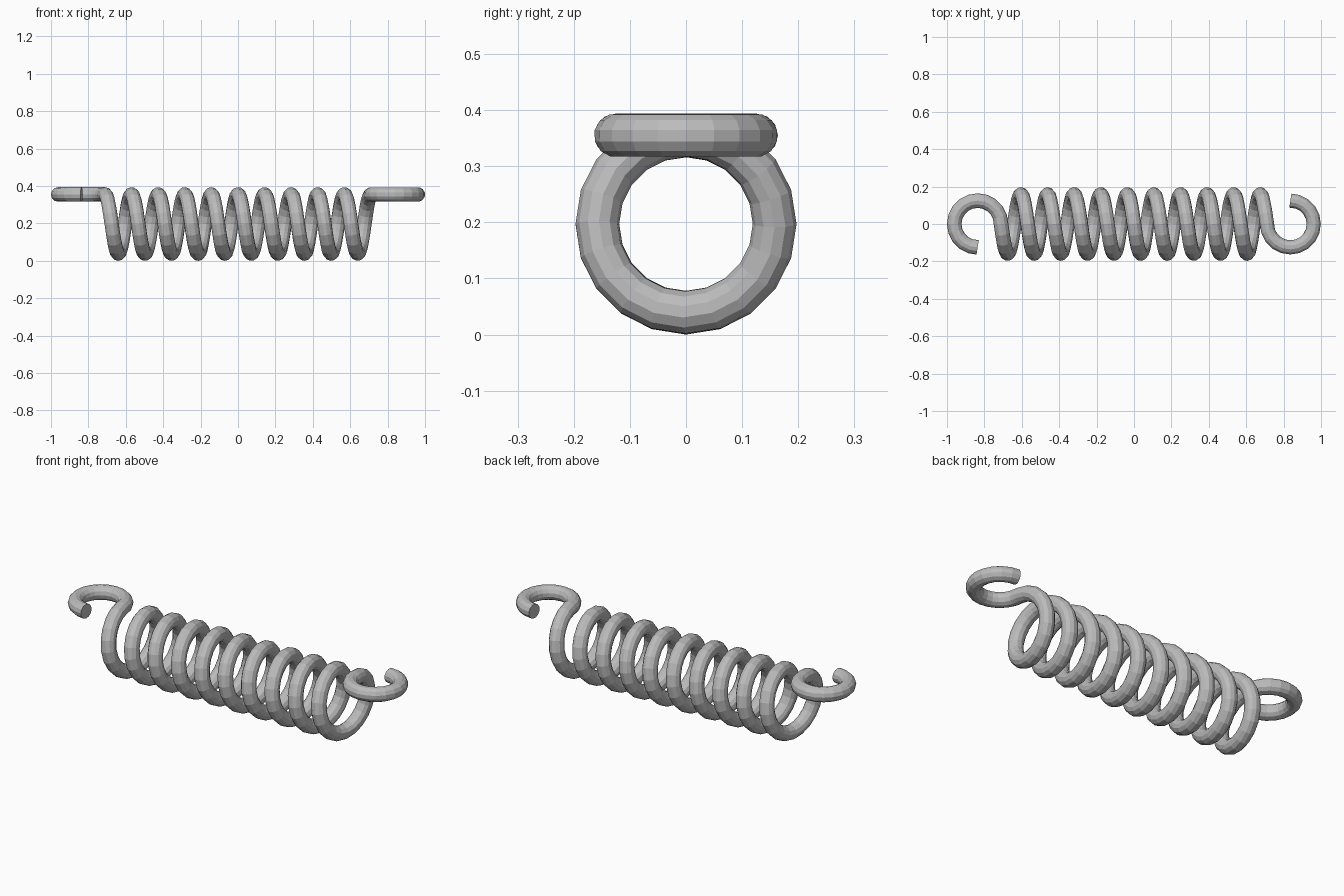
import bpy
from math import sin, cos, pi

cube = bpy.data.objects.get("Cube")
if cube:
    bpy.data.objects.remove(cube)

WIRE = 0.039          # wire radius
COIL = 0.158          # coil centreline radius
AXIS_Z = WIRE + COIL  # height of the coil axis
HOOK = 0.125          # hook centreline radius
HOOK_X = 0.836        # hook centre
TURNS, STEPS, HOOK_STEPS = 10, 20, 15

steel = bpy.data.materials.new("steel_grey")
steel.use_nodes = True
steel.diffuse_color = (0.5, 0.5, 0.5, 1)
steel.node_tree.nodes["Principled BSDF"].inputs["Base Color"].default_value = (0.5, 0.5, 0.5, 1)

# Right-hand-side hook: three quarters of a flat ring, starting at the coil
hook = []
for i in range(HOOK_STEPS + 1):
    a = pi + 1.5 * pi * i / HOOK_STEPS
    hook.append((HOOK_X + HOOK * cos(a), HOOK * sin(a), AXIS_Z + COIL))

# The opposite hook is the same one turned half way round the vertical axis
far_hook = [(-x, -y, z) for x, y, z in reversed(hook)]

# Coil between the hooks, starting and ending at the top
half = HOOK_X - HOOK
count = TURNS * STEPS
coil = []
for i in range(1, count):
    a = 2 * pi * i / STEPS
    coil.append((-half + 2 * half * i / count, -COIL * sin(a), AXIS_Z + COIL * cos(a)))

# One continuous round wire along the whole path
path = far_hook + coil + hook
curve = bpy.data.curves.new("spring_wire", "CURVE")
curve.dimensions = "3D"
curve.bevel_depth = WIRE
curve.bevel_resolution = 4
curve.use_fill_caps = True
spline = curve.splines.new("POLY")
spline.points.add(len(path) - 1)
for point, co in zip(spline.points, path):
    point.co = (*co, 1)
spline.use_smooth = False
curve.materials.append(steel)

spring = bpy.data.objects.new("spring_wire", curve)
bpy.context.collection.objects.link(spring)
bpy.ops.object.select_all(action="DESELECT")
spring.select_set(True)
bpy.context.view_layer.objects.active = spring
bpy.ops.object.convert(target="MESH")
bpy.ops.object.shade_flat()
